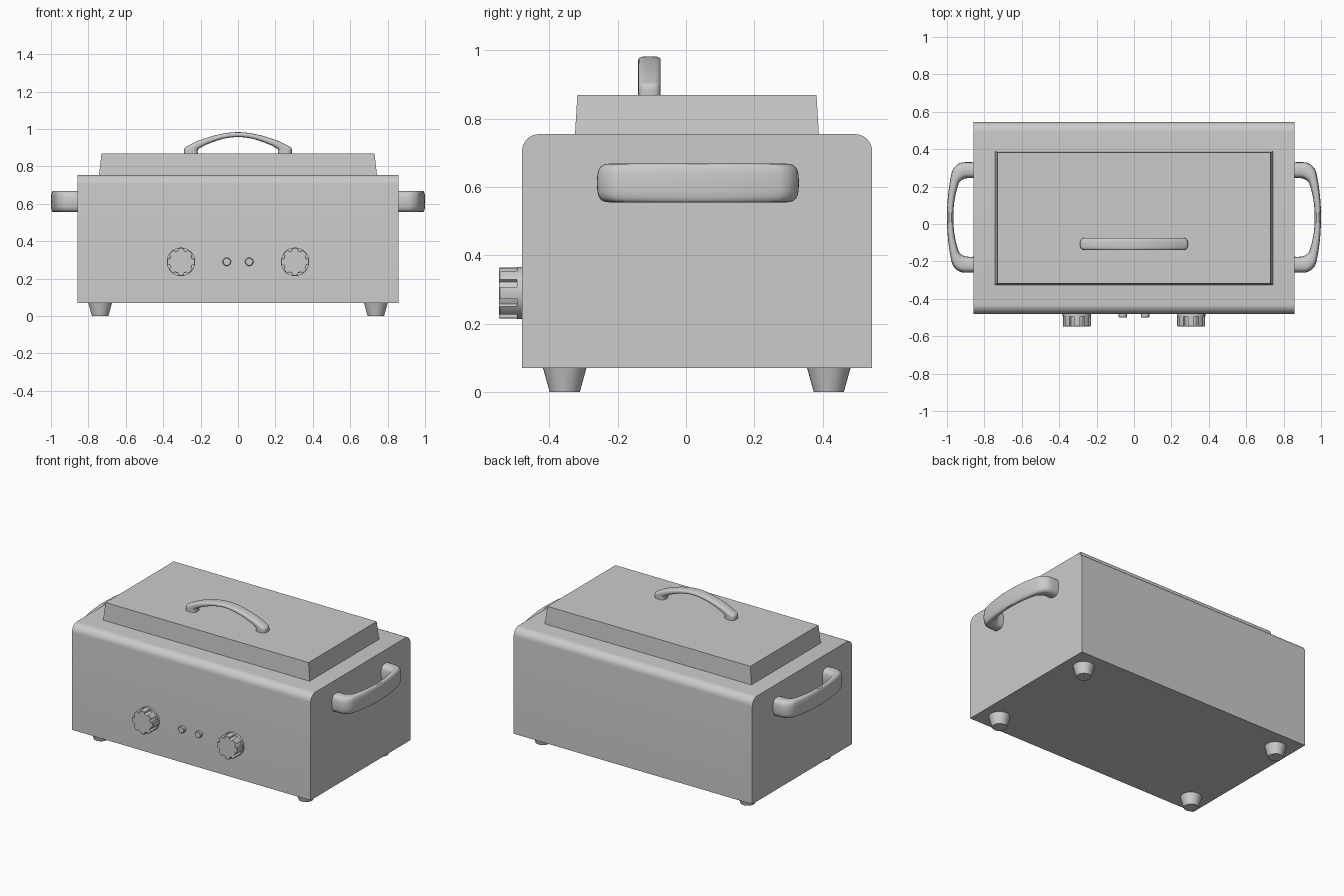
import bpy, bmesh, math
from mathutils import Vector, Matrix

if "Cube" in bpy.data.objects:
    bpy.data.objects.remove(bpy.data.objects["Cube"])


def finish(name, bm, smooth=True):
    bmesh.ops.recalc_face_normals(bm, faces=bm.faces)
    mesh = bpy.data.meshes.new(name)
    bm.to_mesh(mesh)
    bm.free()
    ob = bpy.data.objects.new(name, mesh)
    bpy.context.collection.objects.link(ob)
    if smooth:
        bpy.ops.object.select_all(action='DESELECT')
        ob.select_set(True)
        bpy.context.view_layer.objects.active = ob
        bpy.ops.object.shade_smooth_by_angle(angle=math.radians(35))
    return ob


def loft(name, rings):
    """Skin a list of closed rings and cap both ends."""
    bm = bmesh.new()
    vs = [[bm.verts.new(p) for p in r] for r in rings]
    n = len(vs[0])
    for a, b in zip(vs, vs[1:]):
        for i in range(n):
            j = (i + 1) % n
            bm.faces.new((a[i], a[j], b[j], b[i]))
    bm.faces.new(vs[0])
    bm.faces.new(vs[-1])
    return finish(name, bm)


def spline(pts, steps=5):
    """Catmull-Rom through half a handle, mirrored to give the full run."""
    p = [Vector(q) for q in pts]
    p = [2 * p[0] - p[1]] + p + [Vector((-p[-2].x, p[-2].y))]
    half = []
    for i in range(1, len(p) - 2):
        a, b, c, d = p[i - 1:i + 3]
        for k in range(steps):
            t = k / steps
            half.append(0.5 * (2 * b + (c - a) * t + (2 * a - 5 * b + 4 * c - d) * t * t
                               + (3 * b - a - 3 * c + d) * t ** 3))
    mid = p[-2]
    return half + [mid] + [Vector((-q.x, q.y)) for q in reversed(half)]


def handle(name, outer, inner, depth, place, power=0.65, n=24):
    """Tapered grip between an outer and an inner curve, with a rounded section."""
    rings = []
    for o, i in zip(spline(outer), spline(inner)):
        ring = []
        for k in range(n):
            a = 2 * math.pi * k / n
            c, s = math.cos(a), math.sin(a)
            c = math.copysign(abs(c) ** power, c)
            s = math.copysign(abs(s) ** power, s)
            q = (o + i) / 2 + (o - i) / 2 * c
            ring.append(place(q.x, q.y, depth / 2 * s))
        rings.append(ring)
    return loft(name, rings)


def circle_y(x, y, z, r, n=40):
    return [(x + r * math.cos(2 * math.pi * k / n), y, z + r * math.sin(2 * math.pi * k / n))
            for k in range(n)]


# Body: side profile with rounded top edges, extruded along x
R, Y0, Y1, Z0, Z1 = 0.05, -0.48, 0.545, 0.07, 0.755
profile = [(Y0, Z0), (Y1, Z0)]
for cy, start in ((Y1 - R, 0), (Y0 + R, 90)):
    for k in range(9):
        a = math.radians(start + 90 * k / 8)
        profile.append((cy + R * math.cos(a), Z1 - R + R * math.sin(a)))
loft("body", [[(x, y, z) for y, z in profile] for x in (-0.858, 0.858)])

# Lid: slightly tapered block
loft("lid", [[(-x, y0, z), (x, y0, z), (x, y1, z), (-x, y1, z)]
             for x, y0, y1, z in ((0.743, -0.325, 0.389, 0.752), (0.73, -0.318, 0.382, 0.87))])

# Lid handle
handle("lid_handle",
       [(.288, -.003), (.288, .02), (.282, .032), (.265, .042), (.2, .072), (.1, .101), (0, .113)],
       [(.215, -.003), (.215, .014), (.211, .022), (.2, .03), (.16, .05), (.08, .077), (0, .087)],
       0.066, lambda u, v, w: (u, -0.107 + w, 0.87 + v))

# Side handles
for side, label in ((1, "right"), (-1, "left")):
    handle(label + "_side_handle",
           [(.295, -.003), (.295, .05), (.287, .08), (.262, .107), (.22, .121), (.12, .136), (0, .142)],
           [(.21, -.003), (.21, .03), (.206, .05), (.193, .07), (.17, .083), (.09, .102), (0, .108)],
           0.114, lambda u, v, w: (side * (0.858 + v), 0.035 + u, 0.612 + w))

# Knobs (round base flange plus notched grip) and indicator lights
for side, label in ((1, "right"), (-1, "left")):
    x, z = side * 0.305, 0.29
    loft(label + "_knob_base", [circle_y(x, y, z, 0.076, 48) for y in (-0.478, -0.494)])
    grip = []
    for t in range(8):
        for r, lo, hi in ((0.075, -13, 13), (0.063, 15, 30)):
            for k in range(4):
                a = math.radians(t * 45 + lo + (hi - lo) * k / 3)
                grip.append((r * math.cos(a), r * math.sin(a)))
    loft(label + "_knob_grip", [[(x + s * a, y, z + s * b) for a, b in grip]
                                for y, s in ((-0.49, 1), (-0.545, 1), (-0.548, 0.97))])
    loft(label + "_indicator", [circle_y(side * 0.06, y, z, r, 24)
                                for y, r in ((-0.478, 0.022), (-0.497, 0.022), (-0.5, 0.019))])

# Feet: tapered cones
for sx, lx in ((1, "right"), (-1, "left")):
    for y, ly in ((-0.355, "front"), (0.418, "back")):
        bm = bmesh.new()
        bmesh.ops.create_cone(bm, cap_ends=True, segments=32, radius1=0.044, radius2=0.064,
                              depth=0.072, matrix=Matrix.Translation((sx * 0.737, y, 0.036)))
        finish(f"{ly}_{lx}_foot", bm)
